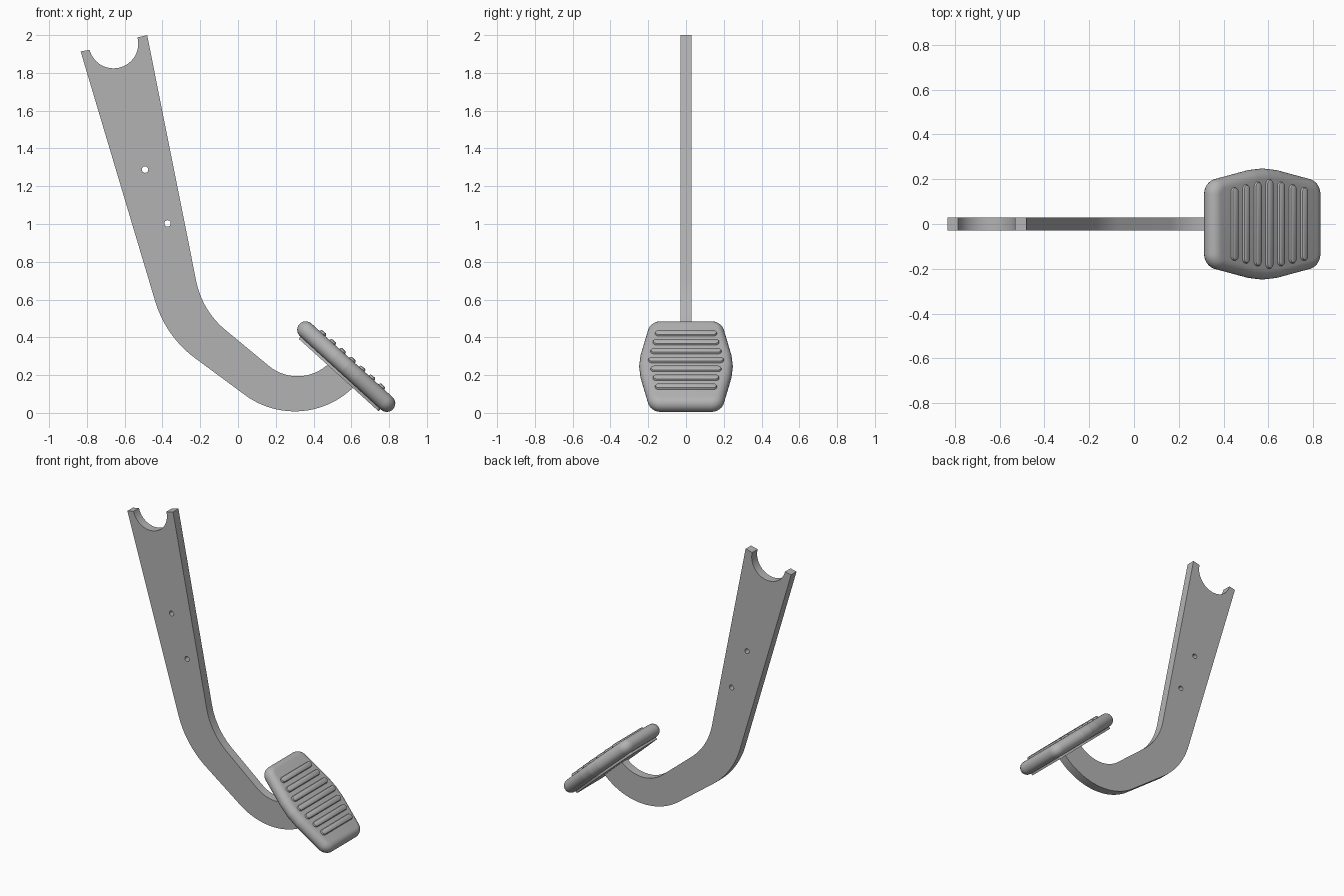
import bpy, bmesh
from math import sin, cos, pi, radians, atan2, tan
from mathutils import Matrix, Vector

cube = bpy.data.objects.get("Cube")
if cube:
    bpy.data.objects.remove(cube, do_unlink=True)

# Single painted-metal grey
grey = bpy.data.materials.new("pedal_grey")
grey.use_nodes = True
colour = (0.45, 0.45, 0.45, 1)
grey.diffuse_color = colour
bsdf = next(n for n in grey.node_tree.nodes if n.type == 'BSDF_PRINCIPLED')
bsdf.inputs["Base Color"].default_value = colour


def smooth(obj):
    bpy.ops.object.select_all(action='DESELECT')
    obj.select_set(True)
    bpy.context.view_layer.objects.active = obj
    bpy.ops.object.shade_smooth_by_angle(angle=radians(30))


def arc(cx, cz, r, start, end, steps=24):
    """Points along an arc, angles in degrees."""
    angles = [radians(start + (end - start) * i / steps) for i in range(steps + 1)]
    return [(cx + r * cos(a), cz + r * sin(a)) for a in angles]


def fillet(before, corner, after, r, steps=14):
    """Round a corner between two straight runs."""
    c = Vector(corner)
    d0 = (Vector(before) - c).normalized()
    d1 = (Vector(after) - c).normalized()
    half = d0.angle(d1) / 2
    centre = c + (d0 + d1).normalized() * r / sin(half)
    p0, p1 = c + d0 * r / tan(half) - centre, c + d1 * r / tan(half) - centre
    a0 = atan2(p0.y, p0.x)
    turn = (atan2(p1.y, p1.x) - a0 + pi) % (2 * pi) - pi
    return [(centre.x + r * cos(a0 + turn * i / steps),
             centre.y + r * sin(a0 + turn * i / steps)) for i in range(steps + 1)]


# Arm: flat bar profile with a forked top, two bends and two pin holes
top_left, top_right = (-0.833, 1.913), (-0.481, 2.0)
outer_hook = arc(0.3, 0.451, 0.443, 233.4, 318)
inner_hook = arc(0.315, 0.431, 0.237, 322, 230.9)
outline = [top_left]
outline += fillet(top_left, (-0.383, 0.405), outer_hook[0], 0.58)
outline += outer_hook + inner_hook
outline += fillet(inner_hook[-1], (-0.19, 0.541), top_right, 0.45)
outline += [top_right]
outline += arc(-0.659, 1.955, 0.131, 14.5, -165.5)
holes = [arc(x, z, 0.017, 0, 345, 23) for x, z in [(-0.492, 1.288), (-0.373, 1.003)]]

curve = bpy.data.curves.new("arm", 'CURVE')
curve.dimensions = '2D'
curve.fill_mode = 'BOTH'
curve.extrude = 0.03
for points in [outline] + holes:
    spline = curve.splines.new('POLY')
    spline.points.add(len(points) - 1)
    for p, (x, z) in zip(spline.points, points):
        p.co = (x, z, 0, 1)
    spline.use_cyclic_u = True
arm = bpy.data.objects.new("arm", curve)
bpy.context.collection.objects.link(arm)
arm.rotation_euler.x = pi / 2
bpy.ops.object.select_all(action='DESELECT')
arm.select_set(True)
bpy.context.view_layer.objects.active = arm
bpy.ops.object.convert(target='MESH')
arm = bpy.context.view_layer.objects.active
bm = bmesh.new()
bm.from_mesh(arm.data)
bmesh.ops.remove_doubles(bm, verts=bm.verts, dist=0.0002)
bmesh.ops.recalc_face_normals(bm, faces=bm.faces)
bm.to_mesh(arm.data)
bm.free()
arm.data.materials.clear()
arm.data.materials.append(grey)
smooth(arm)

# Tilted frame of the foot pad: length, width, thickness
along = Vector((0.741, 0, -0.672)).normalized()
side = Vector((0, 1, 0))
frame = Matrix((along, side, along.cross(side))).transposed().to_4x4()
frame.translation = (0.573, 0, 0.245)


def ring(core, r, steps=8):
    """Outline at distance r around a convex core."""
    pts = []
    for i, p in enumerate(core):
        q, n = core[i - 1], core[(i + 1) % len(core)]
        a0 = atan2(p[1] - q[1], p[0] - q[0]) - pi / 2
        a1 = atan2(n[1] - p[1], n[0] - p[0]) - pi / 2
        turn = (a1 - a0) % (2 * pi)
        for k in range(steps + 1):
            a = a0 + turn * k / steps
            pts.append((p[0] + r * cos(a), p[1] + r * sin(a)))
    return pts


def slab(name, core, profile):
    """Stack outlines given as (radius, height) and cap both ends."""
    bm = bmesh.new()
    rows = [[bm.verts.new((u, v, h)) for u, v in ring(core, r)] for r, h in profile]
    for low, high in zip(rows, rows[1:]):
        for i in range(len(low)):
            bm.faces.new((low[i - 1], low[i], high[i], high[i - 1]))
    bm.faces.new(rows[0][::-1])
    bm.faces.new(rows[-1])
    mesh = bpy.data.meshes.new(name)
    bm.to_mesh(mesh)
    bm.free()
    mesh.materials.append(grey)
    obj = bpy.data.objects.new(name, mesh)
    obj.matrix_world = frame
    bpy.context.collection.objects.link(obj)
    smooth(obj)


# Pad: rounded hexagon with a fully rounded rim
half = [(0.265, 0.133), (0.07, 0.172), (0, 0.178), (-0.07, 0.172), (-0.265, 0.133)]
core = half + [(u, -v) for u, v in reversed(half)]
edge = 0.045
angles = [-pi / 2 + pi * i / 12 for i in range(13)]
slab("foot_pad", core, [(0.07 - edge + edge * cos(a), edge * sin(a)) for a in angles])

# Thin plate behind the pad
slab("back_plate", core, [(0.02, -0.06), (0.02, -0.03)])

# Grip ribs, longest in the middle
for i in range(-3, 4):
    reach = 0.18 - 0.012 * abs(i)
    slab(f"grip_rib_{i + 4}", [(i * 0.07, -reach), (i * 0.07, reach)],
         [(0.02, 0.035), (0.02, 0.049), (0.017, 0.055), (0.011, 0.058)])
